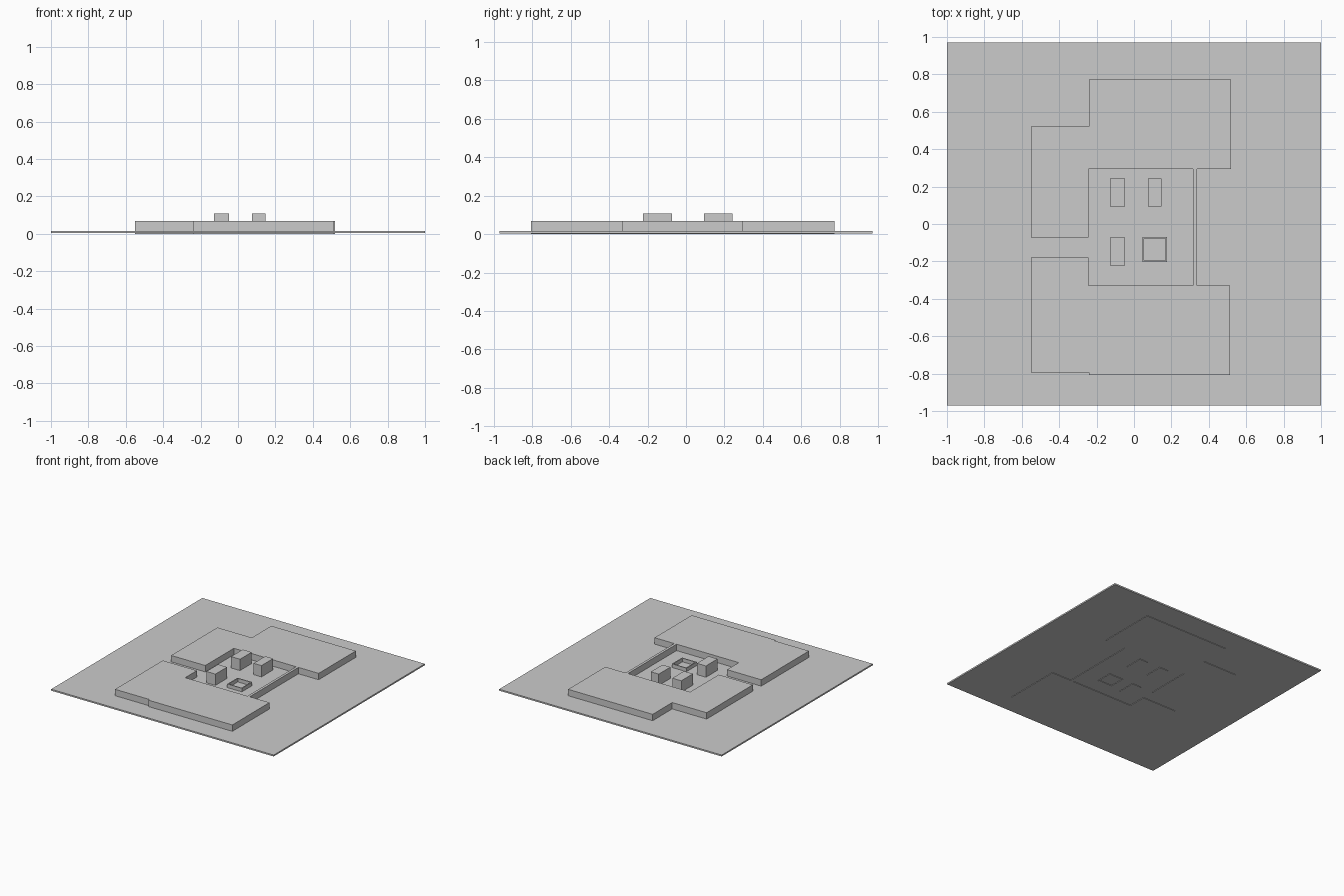
import bpy
import bmesh

cube = bpy.data.objects.get("Cube")
if cube:
    bpy.data.objects.remove(cube, do_unlink=True)

# One plain grey for the whole model
grey = bpy.data.materials.new("light grey")
grey.use_nodes = True
colour = (0.6, 0.6, 0.6, 1)
grey.diffuse_color = colour
grey.node_tree.nodes["Principled BSDF"].inputs["Base Color"].default_value = colour

BASE_BOTTOM, BASE_TOP = 0.004, 0.016
ROOF, TOWER, RIM = 0.068, 0.108, 0.045


def prism(name, outline, bottom, top):
    """Extrude a counter-clockwise floor outline between two heights."""
    bm = bmesh.new()
    face = bm.faces.new([bm.verts.new((x, y, bottom)) for x, y in outline])
    ext = bmesh.ops.extrude_face_region(bm, geom=[face], use_keep_orig=True)
    for v in ext["geom"]:
        if isinstance(v, bmesh.types.BMVert):
            v.co.z = top
    bmesh.ops.recalc_face_normals(bm, faces=bm.faces)
    mesh = bpy.data.meshes.new(name)
    bm.to_mesh(mesh)
    bm.free()
    mesh.materials.append(grey)
    obj = bpy.data.objects.new(name, mesh)
    bpy.context.collection.objects.link(obj)
    return obj


def box(name, x0, x1, y0, y1, bottom, top):
    return prism(name, [(x0, y0), (x1, y0), (x1, y1), (x0, y1)], bottom, top)


# Ground slab
box("ground_slab", -1, 1, -0.97, 0.97, BASE_BOTTOM, BASE_TOP)

# Two stepped buildings around the courtyard
prism("back_building", [
    (-0.55, -0.073), (-0.243, -0.073), (-0.243, 0.294), (0.519, 0.294),
    (0.519, 0.772), (-0.241, 0.772), (-0.241, 0.521), (-0.55, 0.521)], 0, ROOF)
prism("front_building", [
    (-0.55, -0.793), (-0.241, -0.793), (-0.241, -0.807), (0.514, -0.807),
    (0.514, -0.33), (-0.243, -0.33), (-0.243, -0.18), (-0.55, -0.18)], 0, ROOF)

# Wall closing the courtyard
box("courtyard_wall", 0.316, 0.337, -0.33, 0.294, 0, ROOF)

# Three towers
box("back_right_tower", -0.128, -0.047, 0.093, 0.243, 0, TOWER)
box("back_left_tower", 0.075, 0.146, 0.093, 0.243, 0, TOWER)
box("front_right_tower", -0.128, -0.047, -0.223, -0.073, 0, TOWER)

# Low square basin: four thin rims around an open middle
X0, X1, Y0, Y1, T = 0.045, 0.177, -0.203, -0.07, 0.008
box("basin_front_rim", X0, X1, Y0, Y0 + T, 0, RIM)
box("basin_back_rim", X0, X1, Y1 - T, Y1, 0, RIM)
box("basin_right_rim", X0, X0 + T, Y0 + T, Y1 - T, 0, RIM)
box("basin_left_rim", X1 - T, X1, Y0 + T, Y1 - T, 0, RIM)
